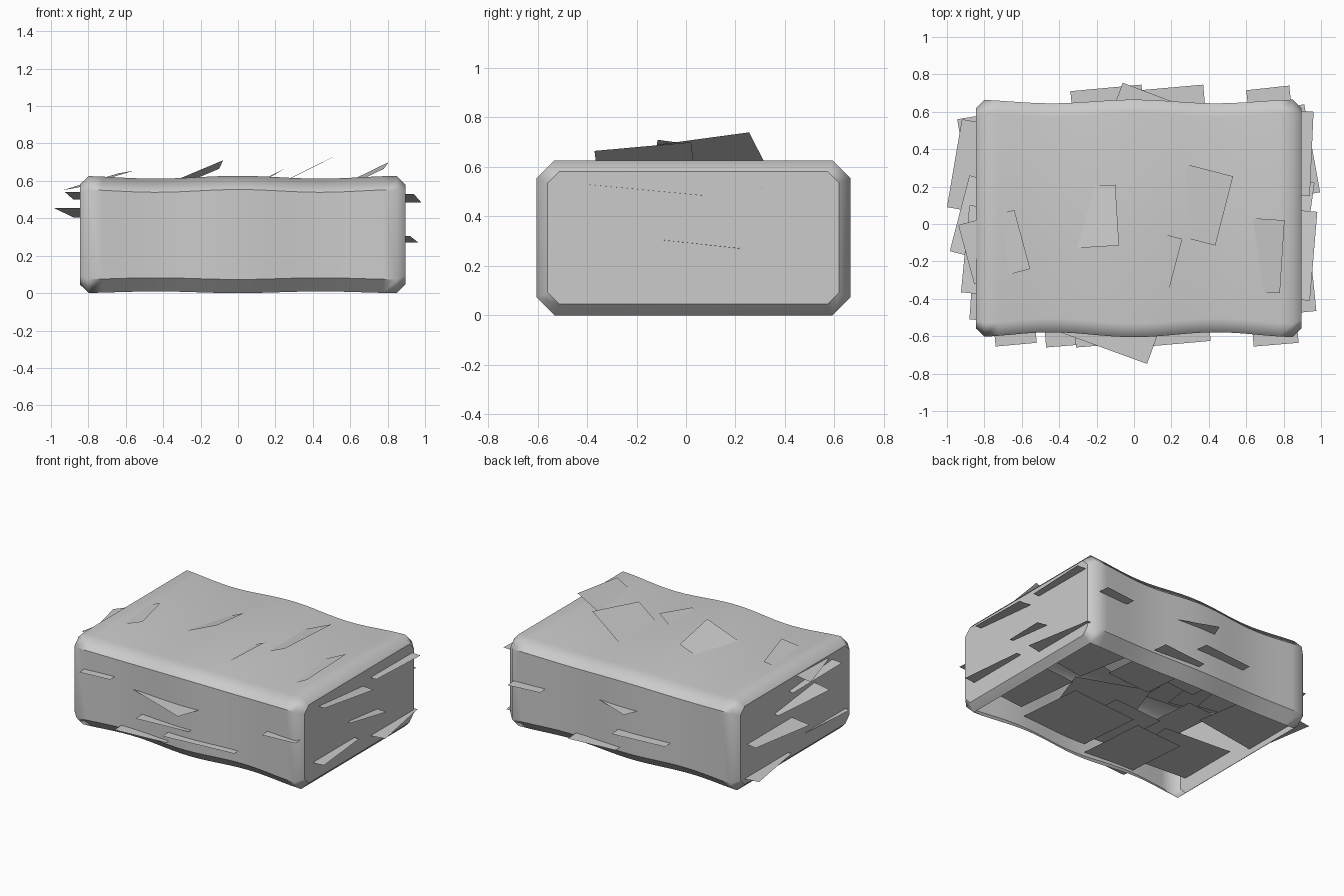
import bpy, bmesh, math
from mathutils import Vector

if "Cube" in bpy.data.objects:
    bpy.data.objects.remove(bpy.data.objects["Cube"])


def finish(name, bm):
    me = bpy.data.meshes.new(name)
    bm.to_mesh(me)
    bm.free()
    ob = bpy.data.objects.new(name, me)
    bpy.context.collection.objects.link(ob)
    return ob


# Bale body: chamfered block, gently pinched along its length, open underneath
X0, X1, Y0, Y1, H = -0.845, 0.895, -0.605, 0.665, 0.627
bm = bmesh.new()
bmesh.ops.create_cube(bm, size=1)
for v in bm.verts:
    v.co = Vector(((X0 + X1) / 2 + v.co.x * (X1 - X0),
                   (Y0 + Y1) / 2 + v.co.y * (Y1 - Y0),
                   H / 2 + v.co.z * H))
# long edges first, then the rim of both ends
long_edges = [e for e in bm.edges if abs(e.verts[0].co.x - e.verts[1].co.x) > 1]
bmesh.ops.bevel(bm, geom=long_edges, offset=0.073, segments=1, affect='EDGES')
bm.normal_update()
ends = [f for f in bm.faces if abs(f.normal.x) > 0.9]
rim = list({e for f in ends for e in f.edges})
bmesh.ops.bevel(bm, geom=rim, offset=0.046, segments=1, affect='EDGES')
bm.normal_update()
bottom = [f for f in bm.faces if f.normal.z < -0.95]
bmesh.ops.delete(bm, geom=bottom, context='FACES')
for i in range(1, 24):
    x = X0 + 0.05 + (X1 - X0 - 0.1) * i / 24
    bmesh.ops.bisect_plane(bm, geom=bm.verts[:] + bm.edges[:] + bm.faces[:],
                           plane_co=(x, 0, 0), plane_no=(1, 0, 0))
for v in bm.verts:
    w = (1 - math.cos(2 * math.pi * v.co.x / 0.88)) / 2
    v.co.y += 0.026 * w if v.co.y < 0 else -0.02 * w
    v.co.z += 0.009 * w if v.co.z < H / 2 else -0.015 * w
bm.normal_update()
# only the end faces and the side-to-chamfer lines stay sharp
for f in bm.faces:
    f.smooth = True
for e in bm.edges:
    if len(e.link_faces) == 2 and e.calc_face_angle() > 0.5:
        a, b = (f.normal for f in e.link_faces)
        end = max(abs(a.x), abs(b.x)) > 0.9
        side = max(abs(a.y), abs(b.y)) > 0.9 and max(abs(a.z), abs(b.z)) > 0.3
        e.smooth = not (end or side)
body = finish("bale_body", bm)
body.modifiers.new("even_shading", 'WEIGHTED_NORMAL').keep_sharp = True


# Straw flakes: flat sheets, outer edge p-q, reaching inward to its left
def flakes(name, rows, depth, drop=0.0):
    for i, (x1, y1, z1, x2, y2, z2) in enumerate(rows):
        p, q = Vector((x1, y1, z1)), Vector((x2, y2, z2))
        e = q - p
        d = Vector((-e.y, e.x, 0)).normalized() * depth
        d.z = -drop
        bm = bmesh.new()
        bm.faces.new([bm.verts.new(c) for c in (p, q, q + d, p + d)])
        bm.normal_update()
        finish(f"{name}_{i + 1}", bm)


flakes("front_straw", [
    (-0.74, -0.655, 0.42, -0.52, -0.635, 0.42),
    (-0.40, -0.577, 0.37, 0.07, -0.748, 0.37),
    (-0.31, -0.66, 0.22, 0.07, -0.63, 0.22),
    (-0.47, -0.66, 0.10, -0.10, -0.63, 0.10),
    (-0.10, -0.67, 0.16, 0.41, -0.625, 0.16),
    (0.64, -0.655, 0.36, 0.88, -0.635, 0.36)], 0.5)

flakes("back_straw", [
    (0.83, 0.74, 0.34, 0.60, 0.715, 0.34),
    (0.35, 0.60, 0.38, -0.06, 0.755, 0.38),
    (0.37, 0.745, 0.10, 0.03, 0.715, 0.10),
    (0.04, 0.745, 0.22, -0.34, 0.71, 0.22)], 0.5)

flakes("right_straw", [
    (0.94, -0.41, 0.53, 0.98, 0.065, 0.485),
    (0.94, 0.15, 0.513, 0.96, 0.60, 0.51),
    (0.92, -0.10, 0.305, 0.965, 0.22, 0.27),
    (0.995, 0.17, 0.115, 0.91, 0.64, 0.115),
    (0.975, -0.465, 0.17, 0.93, -0.02, 0.17)], 0.5)

flakes("left_straw", [
    (-0.92, 0.56, 0.31, -1.0, 0.09, 0.31),
    (-0.945, 0.56, 0.085, -0.87, 0.10, 0.085),
    (-0.88, 0.26, 0.405, -0.985, -0.145, 0.455),
    (-0.88, 0.10, 0.50, -0.925, -0.365, 0.54),
    (-0.85, -0.08, 0.15, -0.88, -0.51, 0.15)], 0.5)

# Loose flakes lifting out of the top
flakes("top_straw_left", [(-0.555, -0.24, 0.655, -0.64, 0.075, 0.64)], 0.31, 0.09)
flakes("top_straw_middle", [(-0.08, -0.115, 0.71, -0.10, 0.21, 0.665)], 0.37, 0.155)
flakes("top_straw_right", [
    (0.19, -0.34, 0.63, 0.258, -0.08, 0.67),
    (0.435, -0.115, 0.69, 0.53, 0.255, 0.74),
    (0.78, -0.37, 0.665, 0.805, 0.02, 0.70)], 0.36, 0.175)
